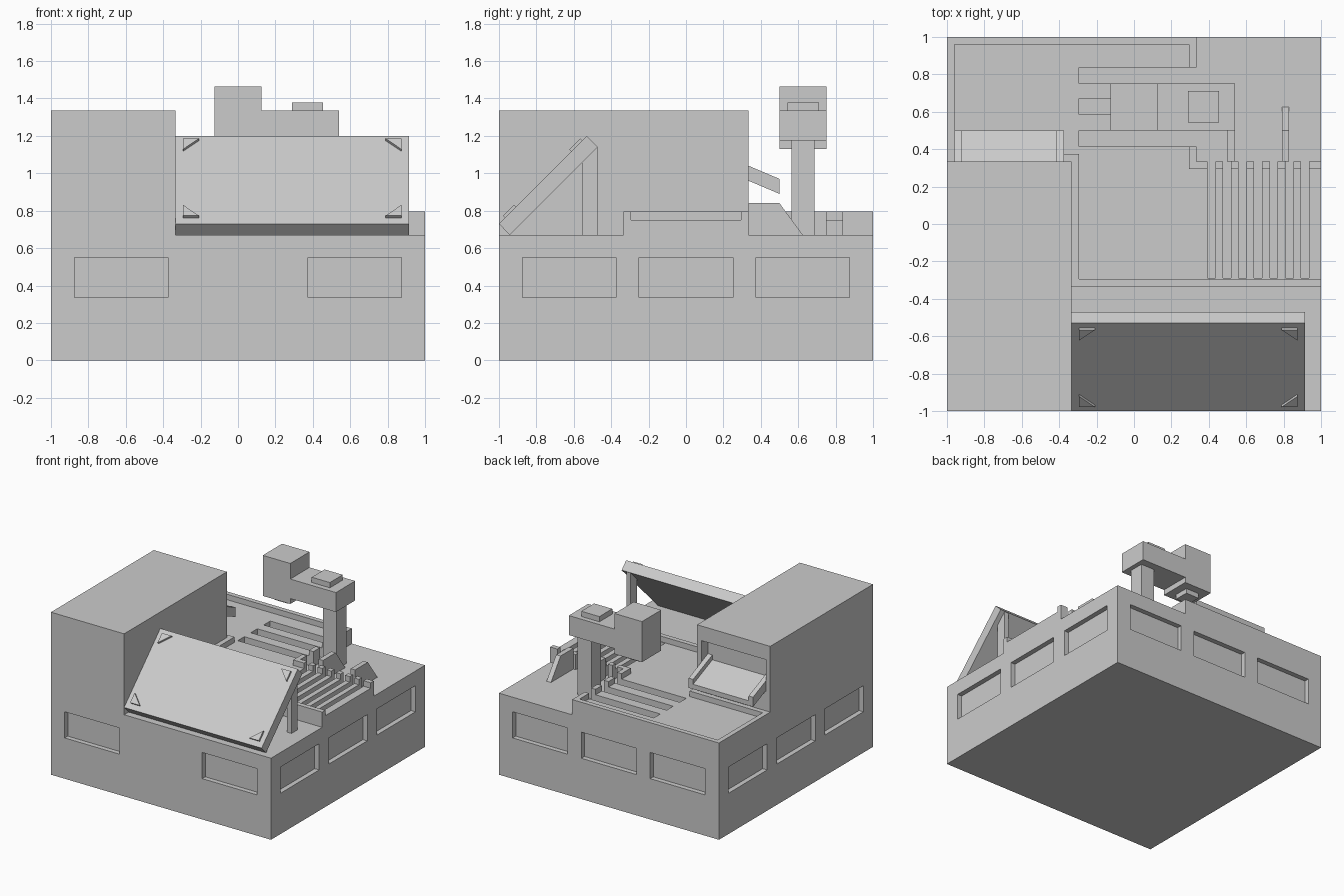
import bpy, bmesh

if "Cube" in bpy.data.objects:
    bpy.data.objects.remove(bpy.data.objects["Cube"])


def prism(name, pts, lo, hi, axis="z"):
    """Extrude a 2D profile: xy along z, or yz along x."""
    bm = bmesh.new()
    place = (lambda p, t: (p[0], p[1], t)) if axis == "z" else (lambda p, t: (t, p[0], p[1]))
    a = [bm.verts.new(place(p, lo)) for p in pts]
    b = [bm.verts.new(place(p, hi)) for p in pts]
    bm.faces.new(a)
    bm.faces.new(b)
    for i in range(len(pts)):
        j = (i + 1) % len(pts)
        bm.faces.new((a[i], a[j], b[j], b[i]))
    bmesh.ops.recalc_face_normals(bm, faces=bm.faces)
    me = bpy.data.meshes.new(name)
    bm.to_mesh(me)
    bm.free()
    ob = bpy.data.objects.new(name, me)
    bpy.context.collection.objects.link(ob)
    return ob


def box(name, x0, x1, y0, y1, z0, z1):
    return prism(name, [(x0, y0), (x1, y0), (x1, y1), (x0, y1)], z0, z1)


def cut(target, cutters):
    """Subtract each cutter, bake the result and remove the cutters."""
    for c in cutters:
        m = target.modifiers.new("cut", "BOOLEAN")
        m.operation, m.solver, m.object = "DIFFERENCE", "EXACT", c
        c.hide_render = True
    dg = bpy.context.evaluated_depsgraph_get()
    me = bpy.data.meshes.new_from_object(target.evaluated_get(dg))
    target.modifiers.clear()
    target.data = me
    for c in cutters:
        bpy.data.objects.remove(c)


# Base with recessed windows
base = box("base", -1, 1, -1, 1, 0, 0.67)
wins = []
D, Z0, Z1 = 0.96, 0.335, 0.55
for c in (-0.625, 0, 0.625):
    a, b = c - 0.25, c + 0.25
    for s in (-1, 1):
        lo, hi = sorted((s * D, s * 1.1))
        wins.append(box("window_cut", lo, hi, a, b, Z0, Z1))
        if not (s < 0 and c == 0):
            wins.append(box("window_cut", a, b, lo, hi, Z0, Z1))
cut(base, wins)

# Tall housing with the outlet opening in its back
housing = box("housing", -1, -0.335, -1, 0.335, 0.67, 1.335)
cut(housing, [box("opening_cut", -0.96, -0.375, 0.25, 0.4, 0.955, 1.215)])

# Sloping chute: floor and two side rails
def chute_part(name, x0, x1, h):
    def z(y):
        return 0.96 - 0.424 * (y - 0.335)
    prism(name, [(0.25, z(0.25)), (0.5, z(0.5)), (0.5, z(0.5) + h), (0.25, z(0.25) + h)], x0, x1, "x")

chute_part("chute_floor", -0.92, -0.415, 0.04)
chute_part("chute_rail_left", -0.96, -0.92, 0.08)
chute_part("chute_rail_right", -0.415, -0.375, 0.08)

# Stepped tray with raised rim, finger slots and grooves
tray = prism("tray", [(-1, .335), (-.335, .335), (-.335, -.335), (1, -.335),
                      (1, .335), (.335, .335), (.335, 1), (-1, 1)], 0.67, 0.795)
cutters = [prism("rim_cut", [(-.96, .375), (-.295, .375), (-.295, -.295), (1.1, -.295),
                             (1.1, .295), (.295, .295), (.295, .96), (-.96, .96)], 0.75, 0.9)]
for y in (0.415, 0.585, 0.752):
    cutters.append(box("slot_cut", -0.293, 0.4, y, y + 0.085, 0.6, 0.95))
for k in range(7):
    x = 0.393 + 0.0833 * k
    cutters.append(box("groove_cut", x, x + 0.042, -0.29, 0.4, 0.6, 0.95))
cut(tray, cutters)

# Wedge brackets behind the grooves
for i, x in enumerate((0.498, 0.79)):
    prism(f"wedge_bracket_{i}", [(.335, .67), (.625, .67), (.5, .84), (.335, .84)], x, x + 0.04, "x")

# Overhead arm
box("arm_post", 0.38, 0.503, 0.563, 0.687, 0.67, 1.175)
box("arm_beam", 0.125, 0.54, 0.5, 0.75, 1.175, 1.335)
box("arm_cap", 0.29, 0.455, 0.543, 0.71, 1.335, 1.378)
box("arm_head", -0.125, 0.125, 0.5, 0.75, 1.13, 1.463)
box("arm_nozzle", -0.06, 0.06, 0.565, 0.685, 1.09, 1.13)

# Tilted panel and its supports
PX0, PX1 = -0.335, 0.915
prism("panel", [(-1, .73), (-.942, .67), (-.471, 1.141), (-.53, 1.2)], PX0, PX1, "x")
for i, x in enumerate((PX0 + 0.04, PX1 - 0.08)):
    prism(f"panel_support_{i}", [(-.555, .67), (-.474, .67), (-.474, 1.138), (-.555, 1.057)],
          x, x + 0.04, "x")

# Raised corner triangles, laid out in panel space then tilted by 45 degrees
R = 0.5 ** 0.5
LENGTH = 0.47 / R
for i, (xc, sx) in enumerate(((PX0 + 0.04, 1), (PX1 - 0.04, -1))):
    for j, (tc, st) in enumerate(((0.045, 1), (LENGTH - 0.035, -1))):
        tri = prism(f"corner_mark_{i}{j}",
                    [(xc, tc), (xc + sx * 0.087, tc), (xc, tc + st * 0.083)], -0.005, 0.016)
        for v in tri.data.vertices:
            x, t, n = v.co
            v.co = (x, -1 + (t - n) * R, 0.73 + (t + n) * R)
